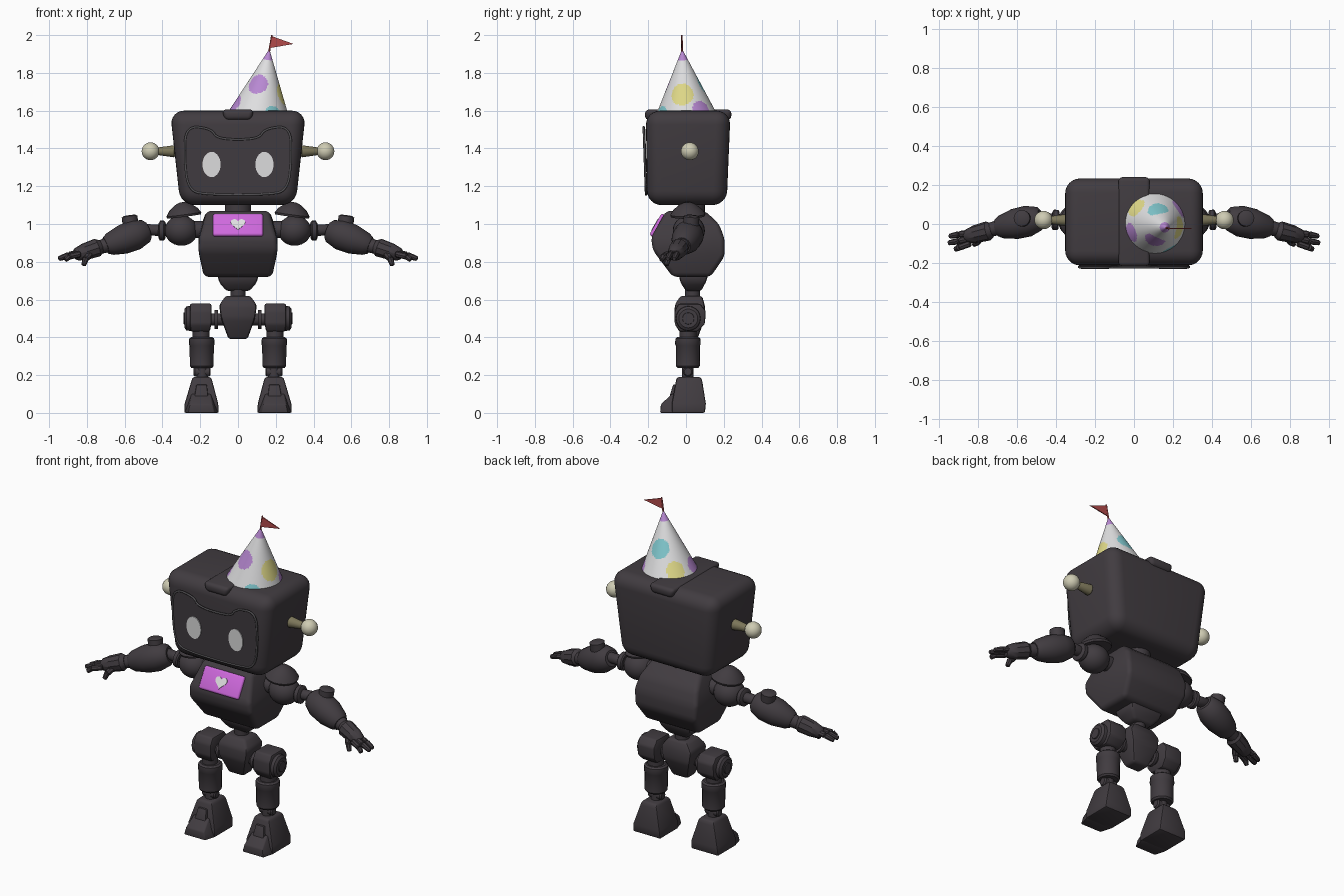
import bpy, bmesh, math
from mathutils import Vector, Matrix

if "Cube" in bpy.data.objects:
    bpy.data.objects.remove(bpy.data.objects["Cube"])


def material(name, r, g, b):
    m = bpy.data.materials.new(name)
    m.diffuse_color = (r, g, b, 1)
    m.use_nodes = True
    m.node_tree.nodes["Principled BSDF"].inputs["Base Color"].default_value = m.diffuse_color
    return m


DARK = material("charcoal", 0.053, 0.045, 0.052)
GREY = material("rim_grey", 0.085, 0.082, 0.088)
WHITE = material("white", 0.74, 0.74, 0.75)
PINK = material("orchid_pink", 0.62, 0.14, 0.72)
CREAM = material("cream", 0.62, 0.60, 0.45)
OLIVE = material("olive", 0.20, 0.18, 0.10)
RED = material("red", 0.45, 0.07, 0.07)
YELLOW = material("yellow", 0.75, 0.70, 0.25)
CYAN = material("cyan", 0.22, 0.58, 0.62)
PURPLE = material("purple", 0.48, 0.25, 0.65)


def finish(name, bm, mats, angle=35):
    bmesh.ops.recalc_face_normals(bm, faces=bm.faces)
    me = bpy.data.meshes.new(name)
    bm.to_mesh(me)
    bm.free()
    for m in mats:
        me.materials.append(m)
    ob = bpy.data.objects.new(name, me)
    bpy.context.collection.objects.link(ob)
    bpy.ops.object.select_all(action='DESELECT')
    ob.select_set(True)
    bpy.context.view_layer.objects.active = ob
    bpy.ops.object.shade_smooth_by_angle(angle=math.radians(angle))
    return ob


def hull(name, pts, bevel=0.01, seg=2, mat=DARK):
    """Convex solid around the points, with rounded edges."""
    bm = bmesh.new()
    for p in pts:
        bm.verts.new(p)
    bmesh.ops.convex_hull(bm, input=bm.verts)
    bmesh.ops.dissolve_limit(bm, angle_limit=0.03, verts=bm.verts, edges=bm.edges)
    edges = [e for e in bm.edges if e.calc_face_angle(0) > 0.3]
    if bevel:
        bmesh.ops.bevel(bm, geom=edges, offset=bevel, segments=seg, profile=0.5,
                        affect='EDGES', clamp_overlap=True)
    return finish(name, bm, [mat])


def rect(z, x0, x1, y0, y1):
    return [(x, y, z) for x in (x0, x1) for y in (y0, y1)]


def tube(name, p0, p1, profile, mat=DARK, n=20):
    """Lathe of (position 0..1, radius) along p0 -> p1."""
    p0, p1 = Vector(p0), Vector(p1)
    q = (p1 - p0).to_track_quat('Z', 'Y')
    bm = bmesh.new()
    rings = []
    for t, r in profile:
        c = p0.lerp(p1, t)
        rings.append([bm.verts.new(c + q @ Vector((r * math.cos(a), r * math.sin(a), 0)))
                      for a in [2 * math.pi * i / n for i in range(n)]])
    for a, b in zip(rings, rings[1:]):
        for i in range(n):
            bm.faces.new((a[i], a[(i + 1) % n], b[(i + 1) % n], b[i]))
    bm.faces.new(rings[0])
    bm.faces.new(rings[-1])
    return finish(name, bm, [mat])


def rod(name, p0, p1, r0, r1=None, mat=DARK, n=16):
    """Tube with softened ends."""
    r1 = r0 if r1 is None else r1
    return tube(name, p0, p1, [(0, r0 * .75), (.08, r0), (.92, r1), (1, r1 * .75)], mat, n)


def ball(name, c, size, mat=DARK):
    bm = bmesh.new()
    bmesh.ops.create_uvsphere(bm, u_segments=24, v_segments=14, radius=1,
                              matrix=Matrix.Translation(c) @ Matrix.Diagonal((*size, 1)))
    return finish(name, bm, [mat])


def plate(name, pts, place, depth, mat):
    """Flat outline lifted to 3D by place(u, v, d) and thickened by depth."""
    bm = bmesh.new()
    a = [bm.verts.new(place(u, v, 0)) for u, v in pts]
    b = [bm.verts.new(place(u, v, depth)) for u, v in pts]
    bm.faces.new(a)
    bm.faces.new(b)
    for i in range(len(a)):
        j = (i + 1) % len(a)
        bm.faces.new((a[i], a[j], b[j], b[i]))
    return finish(name, bm, [mat])


def soften(pts, times=3):
    for _ in range(times):
        out = []
        for i, p in enumerate(pts):
            q = pts[(i + 1) % len(pts)]
            out += [(p[0] * .75 + q[0] * .25, p[1] * .75 + q[1] * .25),
                    (p[0] * .25 + q[0] * .75, p[1] * .25 + q[1] * .75)]
        pts = out
    return pts


# Head with centre strap
hull("head", rect(1.10, -.305, .305, -.205, .215) + rect(1.60, -.36, .36, -.213, .236), .075, 6)
hull("head_strap", rect(1.55, -.07, .07, -.217, .239) + rect(1.606, -.085, .085, -.217, .241), .022, 4)


# Face visor, rim and eyes
def face(u, v, d):
    return (u, -.204 - .012 * (v - 1.16) / .35 - d, v)


half = [(.11, 1.448), (.14, 1.505), (.275, 1.52), (.285, 1.36), (.265, 1.175), (.15, 1.155)]
outline = soften(half + [(-x, z) for x, z in reversed(half)])
plate("face_visor", outline, face, .009, DARK)
cu = bpy.data.curves.new("visor_rim", 'CURVE')
cu.dimensions = '3D'
cu.bevel_depth = .006
cu.bevel_resolution = 1
sp = cu.splines.new('POLY')
sp.points.add(len(outline) - 1)
for p, (u, v) in zip(sp.points, outline):
    p.co = (*face(u, v, .008), 1)
sp.use_cyclic_u = True
cu.materials.append(GREY)
bpy.context.collection.objects.link(bpy.data.objects.new("visor_rim", cu))
ring = [2 * math.pi * i / 28 for i in range(28)]
for s in (-1, 1):
    plate("eye", [(s * .14 + .048 * math.cos(a), 1.315 + .067 * math.sin(a)) for a in ring],
          lambda u, v, d: face(u, v, d + .006), .008, WHITE)
    # Side antennas
    rod("antenna_rod", (s * .33, .02, 1.385), (s * .44, .02, 1.385), .032, .019, OLIVE)
    ball("antenna_ball", (s * .463, .02, 1.385), (.047, .047, .047), CREAM)

# Party hat, spotted by distance to dot centres
base, apex, R = Vector((.113, 0, 1.575)), Vector((.165, -.02, 1.92)), .16
q = (apex - base).to_track_quat('Z', 'Y')
xq = q.inverted() @ Vector((1, 0, 0))
spin = math.atan2(xq.y, xq.x)


def hat_point(t, a):
    r = R * (1 - t) + .003
    return base.lerp(apex, t) + q @ Vector((r * math.cos(a + spin), r * math.sin(a + spin), 0))


dots = [(.48, -114, .055, 3), (.46, 100, .055, 2), (.37, -8, .06, 1), (.12, 197, .05, 3),
        (.13, 142, .052, 1), (.08, -62, .045, 2), (.12, 35, .052, 3)]
dots = [(hat_point(t, math.radians(a)), r, m) for t, a, r, m in dots]
bm = bmesh.new()
N, M = 96, 48
grid = [[bm.verts.new(hat_point(j / M, 2 * math.pi * i / N)) for i in range(N)] for j in range(M + 1)]
for j in range(M):
    for i in range(N):
        k = (i + 1) % N
        f = bm.faces.new((grid[j][i], grid[j][k], grid[j + 1][k], grid[j + 1][i]))
        c = f.calc_center_median()
        if j / M > .84:
            f.material_index = 3
        for p, r, m in dots:
            if (c - p).length < r:
                f.material_index = m
bm.faces.new(grid[0])
bm.faces.new(grid[M])
finish("party_hat", bm, [WHITE, YELLOW, CYAN, PURPLE])
rod("flag_pole", (.163, -.02, 1.90), (.18, -.023, 2.0), .005, mat=RED, n=8)
plate("flag", [(.177, 1.995), (.295, 1.953), (.17, 1.932)], lambda u, v, d: (u, -.026 + d, v), .006, RED)

# Neck, torso, waist and pelvis
rod("neck", (0, .03, 1.03), (0, .03, 1.13), .07, n=24)
torso = [(-.105, 1.07, .165), (.10, 1.07, .165), (.175, 1.0, .195), (.205, .92, .21), (.205, .83, .205),
         (.13, .72, .18), (-.07, .72, .18), (-.175, .86, .21), (-.185, .93, .205)]
hull("torso", [(s * x, y, z) for y, z, x in torso for s in (-1, 1)], .025, 4)
hull("waist", rect(.74, -.11, .11, -.04, .12) + rect(.69, -.10, .10, -.03, .105)
     + rect(.645, -.06, .06, 0, .08), .015)
rod("spine", (0, .035, .58), (0, .035, .67), .04)
hull("pelvis", rect(.62, -.065, .065, -.03, .085) + rect(.57, -.10, .10, -.06, .10)
     + rect(.50, -.09, .09, -.06, .10) + rect(.39, -.05, .05, -.02, .06), .014)

# Chest panel and heart on the sloped front
slope = Vector((0, .08, .14)).normalized()
out = Vector((0, -slope.z, slope.y))
mid = Vector((0, -.148, .992))


def chest(u, v, d):
    return mid + Vector((u, 0, 0)) + slope * v + out * d


hull("chest_panel", [chest(x, v, d) for x in (-.133, .133) for v in (-.066, .066) for d in (-.03, .016)],
     .012, 3, PINK)
heart = [(.0024 * 16 * math.sin(a) ** 3, .0024 * (13 * math.cos(a) - 5 * math.cos(2 * a)
          - 2 * math.cos(3 * a) - math.cos(4 * a))) for a in ring]
plate("chest_heart", heart, lambda u, v, d: chest(u, v, d + .013), .006, WHITE)

for s in (-1, 1):
    def P(x, y, z):
        return Vector((s * x, y, z))

    def solid(name, pts, bevel=.01):
        hull(name, [P(*p) for p in pts], bevel)

    # Shoulder
    rod("shoulder_axle", P(.17, .015, .97), P(.30, .015, .97), .045)
    ball("shoulder", P(.30, .015, .965), (.088, .085, .08))
    tube("shoulder_pad", P(.285, .01, 1.04), P(.295, .008, 1.115),
         [(0, .09), (.15, .094), (.5, .075), (.85, .042), (1, .015)])
    # Arm
    rod("upper_arm", P(.36, .02, .965), P(.50, .03, .97), .03)
    tube("arm_cuff", P(.385, .02, .965), P(.42, .022, .966), [(0, .045), (.2, .052), (.8, .052), (1, .04)])
    tube("forearm", P(.475, .03, .967), P(.70, -.02, .885),
         [(0, .045), (.06, .062), (.3, .08), (.6, .078), (.9, .06), (1, .045)])
    rod("elbow_knob", P(.565, .025, .97), P(.575, .03, 1.045), .042)
    rod("wrist", P(.68, -.015, .893), P(.76, -.035, .868), .04, .034)
    # Hand
    tube("palm", P(.725, -.03, .882), P(.865, -.065, .835),
         [(0, .035), (.15, .05), (.6, .046), (.9, .036), (1, .025)], n=10)
    for dy, dz, reach in ((.022, .004, .945), (-.012, .004, .95), (-.045, -.004, .915)):
        knuckle = P(.895, -.075 + dy, .832 + dz)
        rod("finger_base", P(.835, -.062 + dy * .8, .845 + dz), knuckle, .017, n=8)
        rod("finger_tip", knuckle, P(reach, -.085 + dy, .812 + dz), .017, .013, n=8)
    rod("thumb_base", P(.775, -.06, .855), P(.805, -.095, .815), .018, n=8)
    rod("thumb_tip", P(.805, -.095, .82), P(.818, -.105, .78), .017, .013, n=8)

    # Hip
    rod("hip_axle", P(.06, .012, .495), P(.20, .012, .495), .032)
    rod("hip_collar", P(.105, .012, .495), P(.125, .012, .495), .05)
    solid("hip_block", rect(.578, .14, .255, -.04, .075) + rect(.54, .14, .255, -.06, .105)
          + rect(.47, .14, .255, -.06, .10) + rect(.43, .15, .25, -.035, .06))
    tube("hip_cap", P(.25, .012, .50), P(.283, .012, .50), [(0, .066), (.7, .064), (1, .05)])
    tube("hip_cap_hub", P(.27, .012, .50), P(.288, .012, .50), [(0, .035), (1, .03)])
    # Leg
    rod("knee_joint", P(.195, .01, .375), P(.195, .01, .46), .045)
    tube("shin", P(.192, .01, .238), P(.192, .01, .402),
         [(0, .055), (.06, .063), (.72, .064), (.76, .068), (.95, .066), (1, .055)])
    rod("ankle_post", P(.19, .01, .17), P(.19, .01, .25), .03)
    rod("ankle_pin", P(.145, .01, .218), P(.235, .01, .218), .026)
    # Foot
    solid("foot", rect(0, .102, .285, -.075, .10) + rect(.05, .105, .282, -.075, .105)
          + rect(.175, .138, .245, -.052, .085) + rect(.19, .145, .238, -.045, .075))
    solid("toe", rect(0, .105, .283, -.07, -.05) + rect(0, .125, .265, -.137, -.12)
          + rect(.045, .135, .255, -.133, -.12) + rect(.10, .145, .245, -.075, -.05), .006)
    solid("foot_ridge", rect(.06, .155, .235, -.095, -.05) + rect(.15, .165, .22, -.068, -.04), .005)
